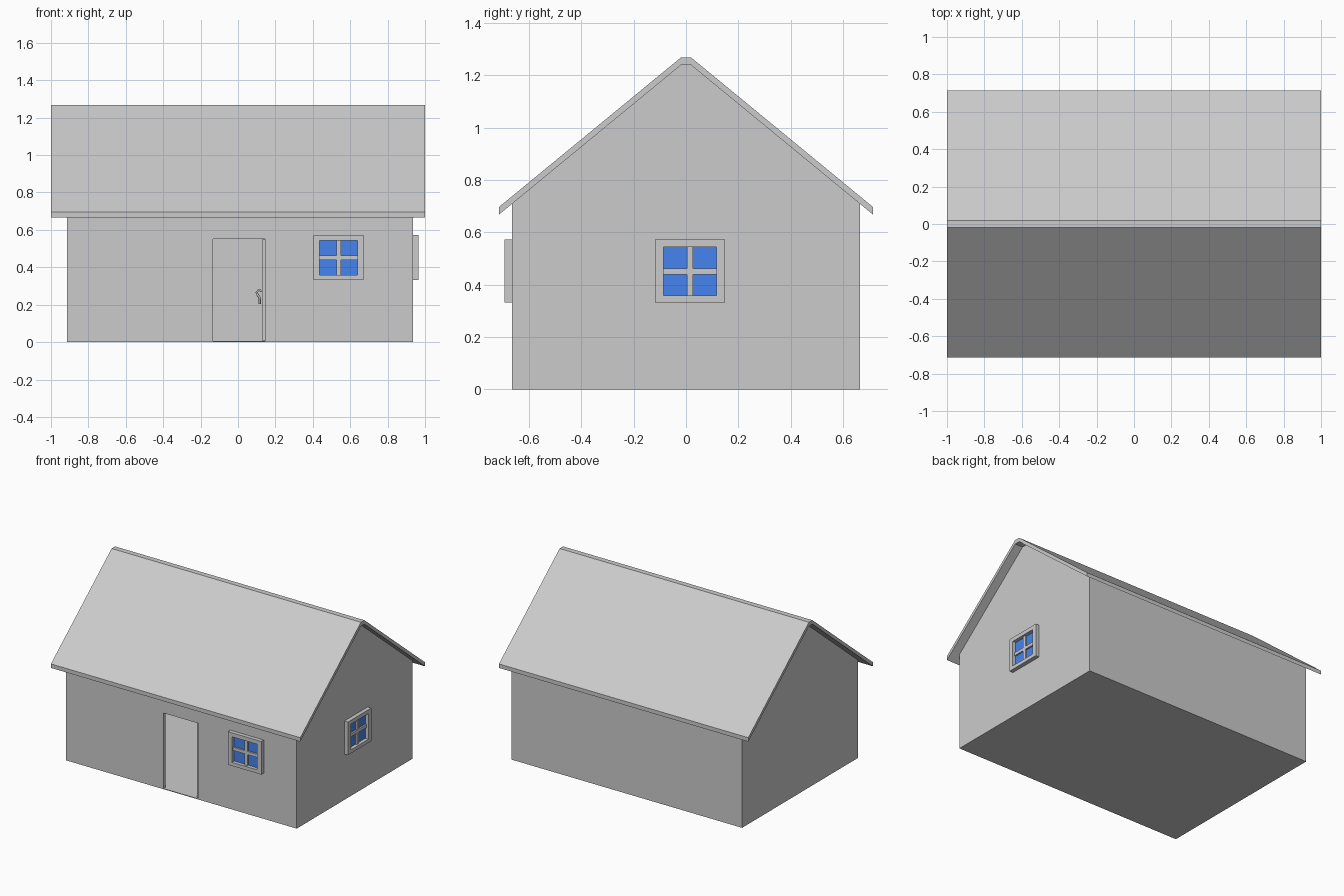
import bpy, bmesh
from math import radians

if "Cube" in bpy.data.objects:
    bpy.data.objects.remove(bpy.data.objects["Cube"])

X0, X1, YW = -0.915, 0.936, 0.664      # outer wall faces
T, FLOOR = 0.025, 0.005                # wall and floor thickness


def make(name, bm, mat=None):
    bmesh.ops.recalc_face_normals(bm, faces=bm.faces)
    me = bpy.data.meshes.new(name)
    bm.to_mesh(me)
    bm.free()
    ob = bpy.data.objects.new(name, me)
    bpy.context.collection.objects.link(ob)
    if mat:
        me.materials.append(mat)
    return ob


def add_box(bm, lo, hi):
    verts = bmesh.ops.create_cube(bm, size=1)['verts']
    for v in verts:
        for i in range(3):
            v.co[i] = hi[i] if v.co[i] > 0 else lo[i]


def boxes(name, spans, mat=None):
    bm = bmesh.new()
    for lo, hi in spans:
        add_box(bm, lo, hi)
    return make(name, bm, mat)


def prism(name, half, x0, x1):
    """Extrude a y/z outline along x; the half outline is mirrored in y."""
    outline = half + [(-y, z) for y, z in reversed(half)]
    bm = bmesh.new()
    face = bm.faces.new([bm.verts.new((x0, y, z)) for y, z in outline])
    ext = bmesh.ops.extrude_face_region(bm, geom=[face])['geom']
    moved = [g for g in ext if isinstance(g, bmesh.types.BMVert)]
    bmesh.ops.translate(bm, verts=moved, vec=(x1 - x0, 0, 0))
    return make(name, bm)


def cut(ob, cutter):
    mod = ob.modifiers.new('cut', 'BOOLEAN')
    mod.operation, mod.solver, mod.object = 'DIFFERENCE', 'EXACT', cutter
    cutter.hide_render = True
    cutter.hide_set(True)


# gabled hollow wall shell, open to the roof, with a thin floor
walls = prism('walls', [(YW, 0), (YW, 0.713), (0.02, 1.243)], X0, X1)
room = prism('room_cutter', [(YW - T, FLOOR), (YW - T, 0.8), (0.02, 1.4)], X0 + T, X1 - T)
cut(walls, room)

# doorway
doorway = boxes('doorway_cutter', [((-0.134, -0.75, FLOOR), (0.144, -0.6, 0.552))])
cut(walls, doorway)

# bent roof slab with a narrow flat ridge
roof_top = [(0.715, 0.667), (0.715, 0.696), (0.02, 1.267)]
outline = roof_top + [(-y, z) for y, z in reversed(roof_top)]
outline += [(-0.02, 1.238), (0.02, 1.238)]
bm = bmesh.new()
rings = [[bm.verts.new((x, y, z)) for y, z in outline] for x in (-1, 1)]
for ring in rings:
    bm.faces.new(ring)
for i in range(len(outline)):
    j = (i + 1) % len(outline)
    bm.faces.new((rings[0][i], rings[0][j], rings[1][j], rings[1][i]))
make('roof', bm)

# windows
blue = bpy.data.materials.new('glass_blue')
blue.diffuse_color = (0.06, 0.23, 0.85, 1)
blue.use_nodes = True
blue.node_tree.nodes["Principled BSDF"].inputs["Base Color"].default_value = blue.diffuse_color


def window(name, centre, place):
    """place maps (across, height, outward) to a world position."""
    def span(a, b):
        p, q = place(*a, centre), place(*b, centre)
        return tuple(map(min, p, q)), tuple(map(max, p, q))
    frame = boxes(name + '_frame', [span((-0.134, 0.332, 0), (0.134, 0.572, 0.029))])
    hole = boxes(name + '_cutter', [span((-0.101, 0.358, -0.1), (0.101, 0.543, 0.1))])
    cut(frame, hole)
    cut(walls, hole)
    boxes(name + '_bars', [span((-0.012, 0.358, -0.01), (0.012, 0.543, 0.015)),
                           span((-0.101, 0.439, -0.01), (0.101, 0.462, 0.015))])
    boxes(name + '_glass', [span((-0.101, 0.358, -0.004), (0.101, 0.543, 0.004))], blue)


window('front_window', 0.538, lambda u, v, w, c: (c + u, -YW - w, v))
window('side_window', 0.015, lambda u, v, w, c: (X1 + w, c + u, v))

# door leaf, swung fully open into the room, hinged on the right
boxes('door', [((0.128, -0.655, 0.008), (0.144, -0.385, 0.548))])

# hooked door handles, one on each side of the leaf
for side, name in ((1, 'inner'), (-1, 'outer')):
    cu = bpy.data.curves.new(name + '_door_handle', 'CURVE')
    cu.dimensions = '3D'
    cu.bevel_depth, cu.bevel_resolution, cu.use_fill_caps = 0.006, 2, True
    path = [(0.008, 0.272), (0.026, 0.279), (0.036, 0.265), (0.03, 0.25),
            (0.02, 0.24), (0.02, 0.203)]
    sp = cu.splines.new('POLY')
    sp.points.add(len(path) - 1)
    for pt, (dx, z) in zip(sp.points, path):
        pt.co = (0.136 - side * dx, -0.42, z, 1)
    ob = bpy.data.objects.new(name + '_door_handle', cu)
    bpy.context.collection.objects.link(ob)
